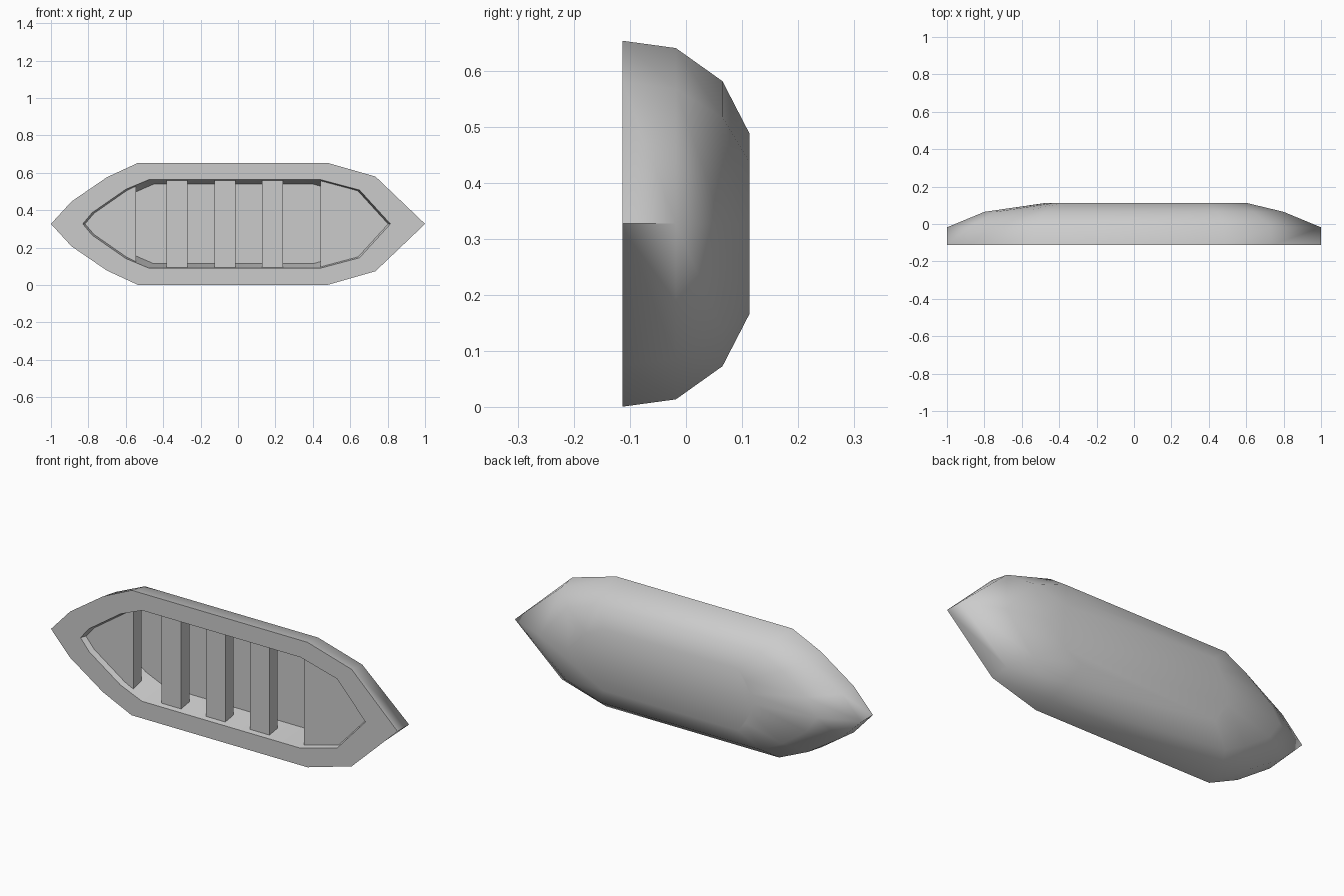
import bpy, bmesh, math

if "Cube" in bpy.data.objects:
    bpy.data.objects.remove(bpy.data.objects["Cube"])

CZ = 0.327          # height of the boat's centre line
RIM_Y = -0.113      # the open side faces the front


def outline(half):
    """Mirror a half outline (x, half width) into a closed loop of (x, z)."""
    top = [(x, CZ + h) for x, h in half]
    low = [(x, CZ - h) for x, h in reversed(half) if h > 0]
    return top + low


def make_object(name, bm):
    bmesh.ops.recalc_face_normals(bm, faces=bm.faces)
    mesh = bpy.data.meshes.new(name)
    bm.to_mesh(mesh)
    bm.free()
    obj = bpy.data.objects.new(name, mesh)
    bpy.context.collection.objects.link(obj)
    return obj


def loft(name, rings):
    """Bridge (y, loop) rings in order and cap both ends."""
    bm = bmesh.new()
    loops = [[bm.verts.new((x, y, z)) for x, z in pts] for y, pts in rings]
    n = len(loops[0])
    for a, b in zip(loops, loops[1:]):
        for i in range(n):
            j = (i + 1) % n
            bm.faces.new((a[i], a[j], b[j], b[i]))
    bm.faces.new(loops[0])
    bm.faces.new(loops[-1])
    return make_object(name, bm)


# Half outlines from stern to bow
rim = [(-1, 0), (-.89, .12), (-.70, .25), (-.535, .326), (.48, .326), (.735, .253), (1, 0)]
belt = [(-1, 0), (-.885, .115), (-.69, .24), (-.525, .313), (.475, .313), (.73, .24), (1, 0)]
bilge = [(-.8, 0), (-.74, .09), (-.60, .19), (-.48, .254), (.45, .254), (.64, .19), (.8, 0)]
keel = [(-.47, 0), (-.45, .05), (-.42, .11), (-.38, .161), (.40, .161), (.50, .11), (.6, 0)]
inner = [(-.83, 0), (-.78, .06), (-.60, .185), (-.475, .237), (.44, .237), (.65, .181), (.815, 0)]
floor = [(-.77, 0), (-.72, .05), (-.56, .165), (-.45, .213), (.40, .213), (.60, .157), (.75, 0)]

# Hull: floor, inner wall, flat rim, then the outer skin down to the keel
hull = loft("hull", [(y, outline(h)) for y, h in (
    (0.04, floor), (RIM_Y, inner), (RIM_Y, rim), (-0.018, belt), (0.065, bilge), (0.113, keel))])
bpy.context.view_layer.objects.active = hull
hull.select_set(True)
bpy.ops.object.shade_smooth_by_angle(angle=math.radians(60))

FRONT, BACK = -0.085, -0.017   # depth range shared by all the seats


def seat(name, half):
    loft(name, [(FRONT, outline(half)), (BACK, outline(half))])


# End seats fill the pointed ends
seat("stern_seat", [(-.818, 0), (-.77, .056), (-.595, .178), (-.545, .203)]) 
seat("bow_seat", [(.44, .231), (.642, .177), (.805, 0)])

# Three cross benches
for i, x in enumerate((-.325, -.07, .185)):
    seat(f"bench_{i + 1}", [(x - .056, .234), (x + .056, .234)])
